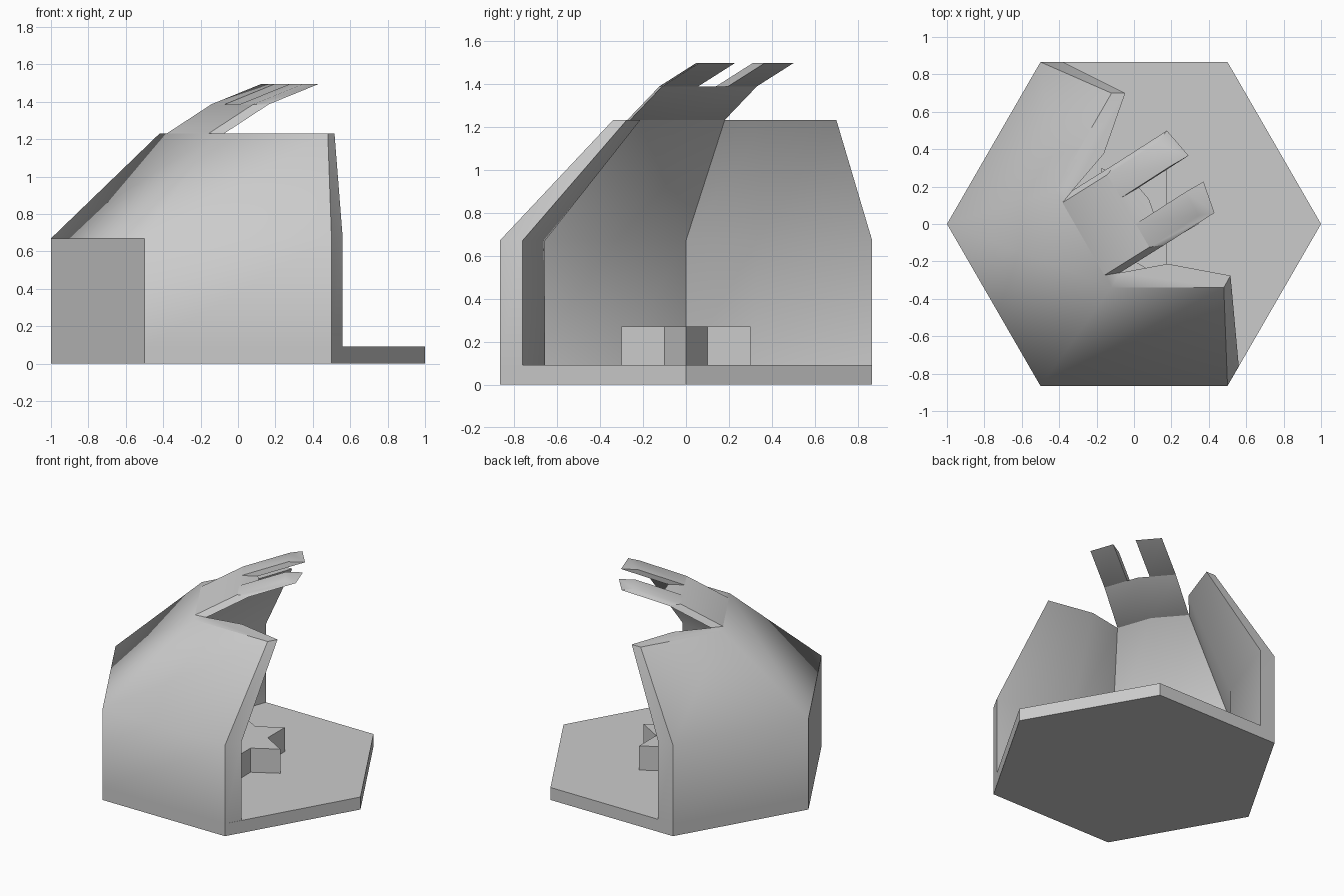
import bpy
from math import cos, sin, radians

if "Cube" in bpy.data.objects:
    bpy.data.objects.remove(bpy.data.objects["Cube"])


def polar(r, deg):
    return (r * cos(radians(deg)), r * sin(radians(deg)))


def place(points, scale=1, dx=0, dy=0, z=0):
    return [(x * scale + dx, y * scale + dy, z) for x, y in points]


def loft(name, rings):
    """Closed solid through rings that share one point count (counter-clockwise)."""
    n = len(rings[0])
    verts = [p for ring in rings for p in ring]
    faces = [list(range(n))[::-1], [(len(rings) - 1) * n + i for i in range(n)]]
    for k in range(len(rings) - 1):
        for i in range(n):
            j = (i + 1) % n
            faces.append([k * n + i, k * n + j, (k + 1) * n + j, (k + 1) * n + i])
    mesh = bpy.data.meshes.new(name)
    mesh.from_pydata(verts, [], faces)
    mesh.update()
    obj = bpy.data.objects.new(name, mesh)
    bpy.context.collection.objects.link(obj)
    bpy.ops.object.select_all(action='DESELECT')
    obj.select_set(True)
    bpy.context.view_layer.objects.active = obj
    bpy.ops.object.shade_smooth_by_angle(angle=radians(45))
    return obj


BASE_Z, FOLD_Z, TOP_Z = 0.092, 0.67, 1.23
SCALE, SHIFT = 0.6, 0.18          # upper rim: smaller hexagon, moved off centre

# Hexagonal floor
hexagon = [polar(1, 60 * i) for i in range(6)]
loft("floor", [place(hexagon, z=0), place(hexagon, z=BASE_Z)])

# Six-pointed star block in the middle of the floor
star = [polar(0.346 if i % 2 == 0 else 0.2, 30 * i) for i in range(12)]
loft("star_block", [place(star, z=BASE_Z), place(star, z=0.27)])

# Three joined wall panels: hexagon edges outside, slightly bulged faces inside
outer = [polar(1, a) for a in (300, 240, 180, 120)]
inner = [polar(r, a) for r, a in ((0.655, 150), (0.848, 180), (0.655, 210),
                                  (0.848, 240), (0.655, 270))]
section = (outer + [(-0.439, 0.972)] + inner + [(0.56, -0.76)])
# far end of the wall runs along the next hexagon edge
section[4] = (-0.5 + 0.122, 0.866)
section = section[::-1]
loft("wall_panels", [place(section, z=BASE_Z), place(section, z=FOLD_Z),
                     place(section, SCALE, SHIFT, SHIFT, TOP_Z)])


# Curved beak rising from the middle panel and splitting into two prongs
def beak_points(pairs):
    d, t = polar(1, 30), polar(1, 120)
    return [(s * d[0] + w * t[0], s * d[1] + w * t[1]) for s, w in pairs]


OUT, MID, SLOT = -0.52, -0.408, 0.08
levels = [(0, 0, TOP_Z), (0.24, 0.15, 1.387), (0.505, 0.32, 1.495)]


def beak_part(name, pairs, used):
    loft(name, [place(beak_points(pairs), 1, SHIFT + x, SHIFT + y, z)
                for x, y, z in used])


full = [(OUT, 0.224), (OUT, -0.224), (-0.441, -0.254), (-0.393, 0), (-0.441, 0.254)]
prong = [(OUT, 0.224), (OUT, SLOT), (MID, SLOT), (-0.441, 0.254)]
beak_part("beak_root", full, levels[:2])
beak_part("beak_prong_back", prong, levels[1:])
beak_part("beak_prong_front", [(s, -w) for s, w in reversed(prong)], levels[1:])
